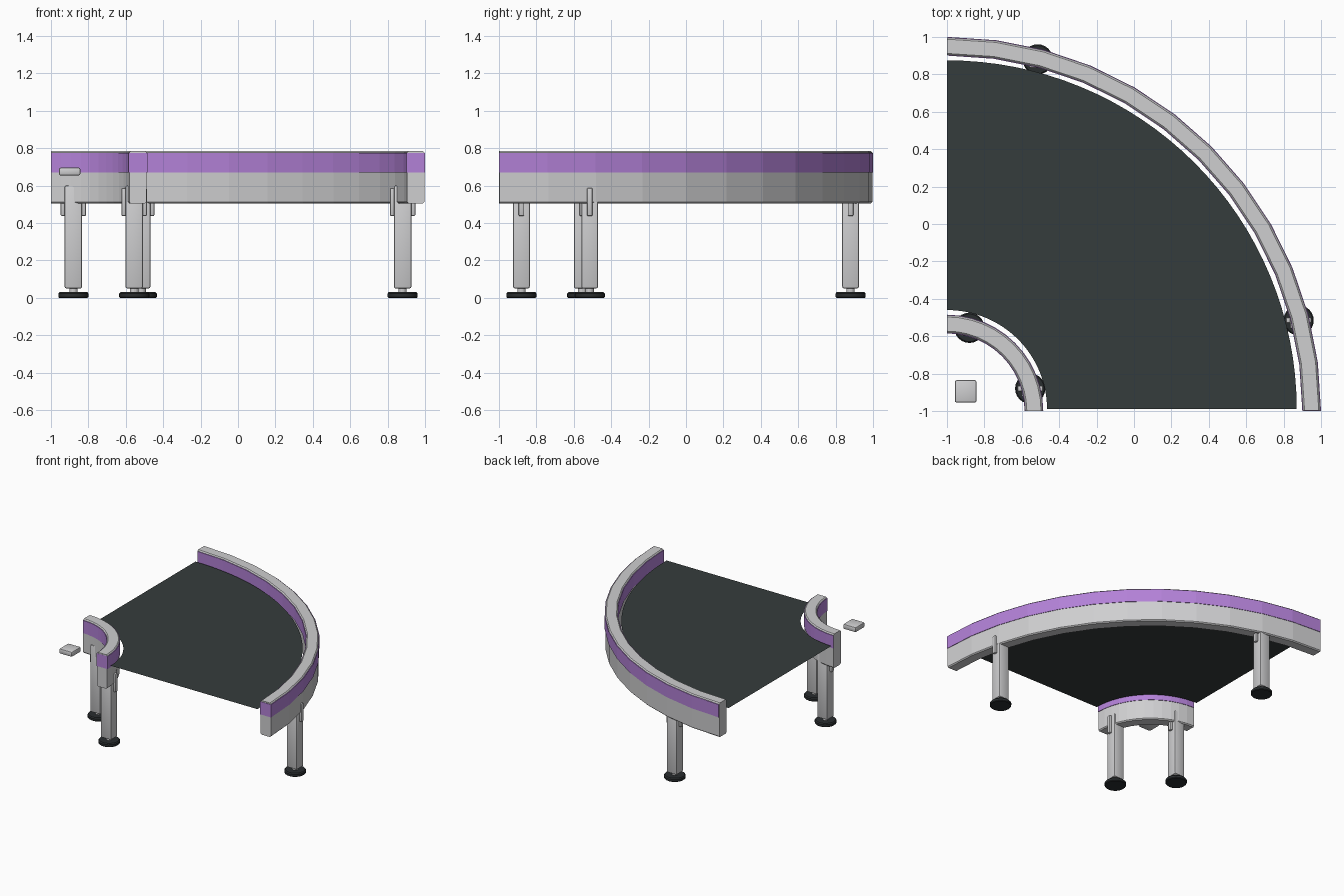
import bpy, bmesh, math

if "Cube" in bpy.data.objects:
    bpy.data.objects.remove(bpy.data.objects["Cube"])


def material(name, rgb):
    m = bpy.data.materials.new(name)
    m.diffuse_color = (*rgb, 1)
    m.use_nodes = True
    m.node_tree.nodes["Principled BSDF"].inputs["Base Color"].default_value = m.diffuse_color
    return m


GREY = material("light_grey", (0.62, 0.62, 0.63))
PURPLE = material("purple", (0.45, 0.22, 0.68))
BELT = material("dark_slate", (0.036, 0.045, 0.045))
RUBBER = material("black_rubber", (0.022, 0.026, 0.028))
CX = CY = -1.0      # centre of the quarter turn


def finish(bm, name, mat):
    bmesh.ops.recalc_face_normals(bm, faces=bm.faces)
    me = bpy.data.meshes.new(name)
    bm.to_mesh(me)
    bm.free()
    me.materials.append(mat)
    ob = bpy.data.objects.new(name, me)
    bpy.context.collection.objects.link(ob)
    return ob


def sweep(name, profile, a0, a1, steps, mat):
    """Sweep a closed (radius, z) profile around the turn centre."""
    bm = bmesh.new()
    rings = []
    for i in range(steps + 1):
        a = math.radians(a0 + (a1 - a0) * i / steps)
        rings.append([bm.verts.new((CX + r * math.cos(a), CY + r * math.sin(a), z))
                      for r, z in profile])
    n = len(profile)
    for p, q in zip(rings, rings[1:]):
        for j in range(n):
            k = (j + 1) % n
            bm.faces.new((p[j], p[k], q[k], q[j]))
    bm.faces.new(rings[0])
    bm.faces.new(rings[-1])
    return finish(bm, name, mat)


def box(name, centre, size, bevel, mat, segments=2):
    bm = bmesh.new()
    bmesh.ops.create_cube(bm, size=1)
    for v in bm.verts:
        v.co = [c + s * p for c, s, p in zip(centre, size, v.co)]
    bmesh.ops.bevel(bm, geom=list(bm.edges), offset=bevel, segments=segments,
                    profile=0.5, affect='EDGES')
    return finish(bm, name, mat)


def lathe(name, x, y, profile, mat, sides=24):
    """Capped round part from (radius, z) points, bottom to top."""
    bm = bmesh.new()
    rings = [[bm.verts.new((x + r * math.cos(math.tau * i / sides),
                            y + r * math.sin(math.tau * i / sides), z))
              for i in range(sides)] for r, z in profile]
    for p, q in zip(rings, rings[1:]):
        for i in range(sides):
            k = (i + 1) % sides
            bm.faces.new((p[i], p[k], q[k], q[i]))
    bm.faces.new(rings[0])
    bm.faces.new(rings[-1])
    return finish(bm, name, mat)


def smooth(ob):
    bpy.ops.object.select_all(action='DESELECT')
    ob.select_set(True)
    bpy.context.view_layer.objects.active = ob
    bpy.ops.object.shade_smooth_by_angle(angle=math.radians(35))


# Curved guard rails: grey body with a slightly wider purple band
for side, r in (("outer", 1.95), ("inner", 0.465)):
    w, b = 0.046, 0.008
    body = [(r - w, 0.505 + b), (r - w + b, 0.505), (r + w - b, 0.505), (r + w, 0.505 + b),
            (r + w, 0.785 - b), (r + w - b, 0.785), (r - w + b, 0.785), (r - w, 0.785 - b)]
    sweep(side + "_rail", body, 0.1, 90, 12, GREY)
    band = [(r - 0.05, 0.67), (r + 0.05, 0.67), (r + 0.05, 0.775), (r - 0.05, 0.775)]
    sweep(side + "_rail_band", band, 0, 89.9, 12, PURPLE)

# Belt surface: one thin sheet between the rails
bm = bmesh.new()
arcs = []
for r in (0.535, 1.87):
    arcs.append([bm.verts.new((CX + r * math.cos(math.radians(i * 90 / 32)),
                               CY + 0.01 + (r - 0.005) * math.sin(math.radians(i * 90 / 32)), 0.70))
                 for i in range(33)])
for i in range(32):
    bm.faces.new((arcs[0][i], arcs[1][i], arcs[1][i + 1], arcs[0][i + 1]))
finish(bm, "belt", BELT)

# Legs with levelling feet and a pair of side brackets
for i, (x, y) in enumerate([(0.88, -0.515), (-0.515, 0.88), (-0.88, -0.555), (-0.555, -0.88)]):
    smooth(box(f"leg_{i}", (x, y, 0.325), (0.094, 0.09, 0.55), 0.01, GREY))
    lathe(f"foot_stem_{i}", x, y, [(0.022, 0.02), (0.022, 0.06)], GREY, 12)
    smooth(lathe(f"foot_{i}", x, y, [(0.076, 0), (0.081, 0.005), (0.081, 0.022), (0.074, 0.03)],
                 RUBBER))
    for s, label in ((-1, "left"), (1, "right")):
        smooth(box(f"leg_bracket_{label}_{i}", (x + s * 0.056, y, 0.512),
                   (0.024, 0.03, 0.15), 0.007, GREY))

# Small control box beside the inner rail
smooth(box("control_box", (-0.90, -0.895, 0.675), (0.116, 0.12, 0.042), 0.01, GREY))
